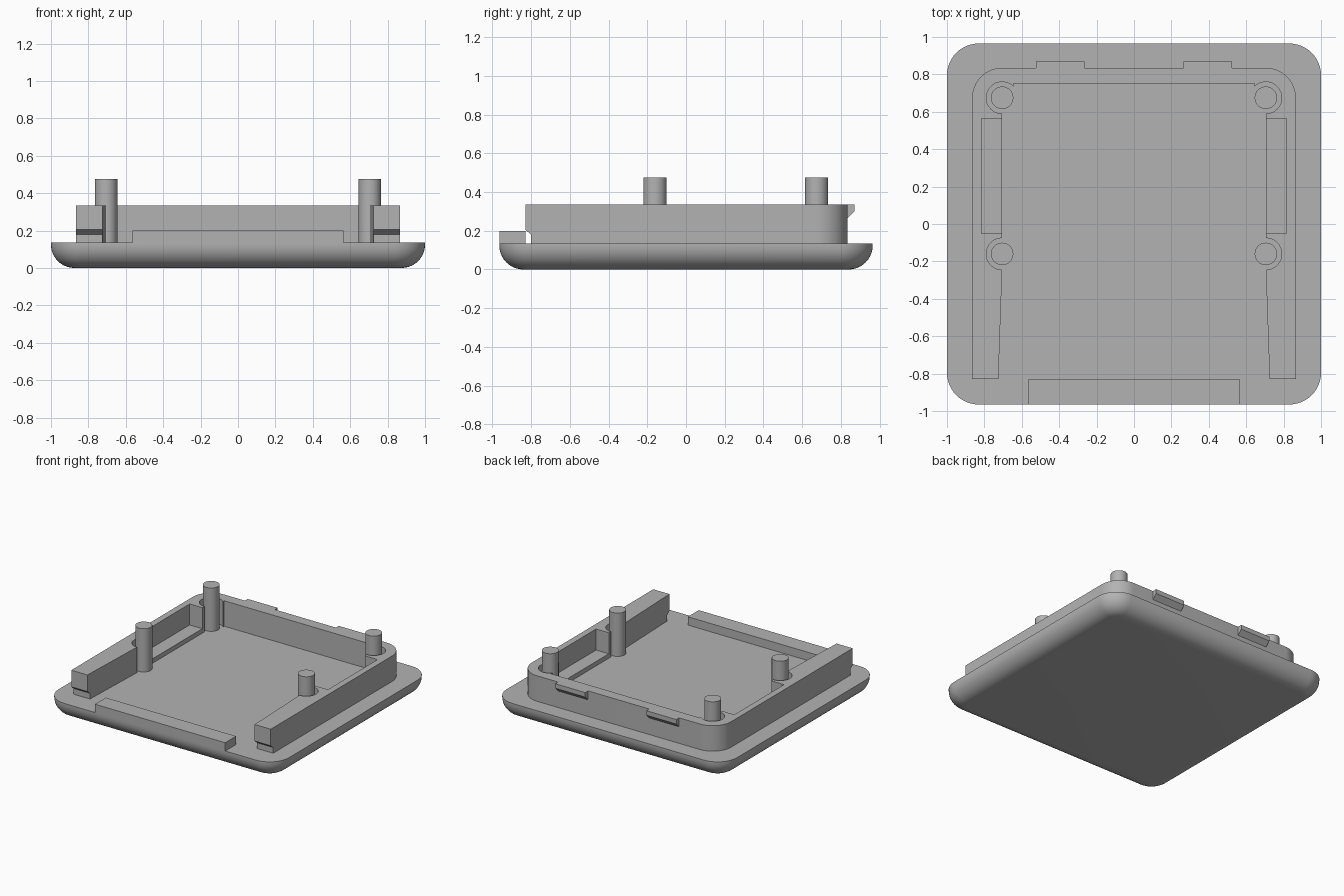
import bpy, bmesh
from math import radians, sin, cos, pi
from mathutils import Vector

cube = bpy.data.objects.get("Cube")
if cube:
    bpy.data.objects.remove(cube, do_unlink=True)

grey = bpy.data.materials.new("matte_grey")
grey.use_nodes = True
COLOUR = (0.45, 0.45, 0.45, 1)
grey.diffuse_color = COLOUR
grey.node_tree.nodes["Principled BSDF"].inputs["Base Color"].default_value = COLOUR

FLOOR, TOP = 0.135, 0.335


def finish(bm, name):
    bmesh.ops.recalc_face_normals(bm, faces=bm.faces)
    mesh = bpy.data.meshes.new(name)
    bm.to_mesh(mesh)
    bm.free()
    obj = bpy.data.objects.new(name, mesh)
    mesh.materials.append(grey)
    bpy.context.collection.objects.link(obj)
    bpy.ops.object.select_all(action="DESELECT")
    obj.select_set(True)
    bpy.context.view_layer.objects.active = obj
    bpy.ops.object.shade_smooth_by_angle(angle=radians(35))
    return obj


def prism(name, points, offset):
    """Extrude a closed 3D outline along an offset."""
    bm = bmesh.new()
    face = bm.faces.new([bm.verts.new(p) for p in points])
    new = bmesh.ops.extrude_face_region(bm, geom=[face], use_keep_orig=True)["geom"]
    verts = [v for v in new if isinstance(v, bmesh.types.BMVert)]
    bmesh.ops.translate(bm, verts=verts, vec=Vector(offset))
    return finish(bm, name)


def box(name, x0, x1, y0, y1, z0, z1):
    outline = [(x0, y0, z0), (x1, y0, z0), (x1, y1, z0), (x0, y1, z0)]
    return prism(name, outline, (0, 0, z1 - z0))


def arc(cx, cy, r, start, end, steps=16):
    angles = [radians(start + (end - start) * i / steps) for i in range(steps + 1)]
    return [(cx + r * cos(a), cy + r * sin(a)) for a in angles]


def rounded_rect(hx, hy, r):
    corners = [(1, 1, 0), (-1, 1, 90), (-1, -1, 180), (1, -1, 270)]
    return [p for sx, sy, a in corners
            for p in arc(sx * (hx - r), sy * (hy - r), r, a, a + 90, 12)]


# Base plate with a rolled lower edge
bm = bmesh.new()
roll, steps = 0.125, 10
levels = [(roll * (1 - sin(t)), roll * (1 - cos(t)))
          for t in (pi / 2 * i / steps for i in range(steps + 1))]
levels.append((0, FLOOR))
levels[:steps + 1] = [(roll * (1 - sin(pi / 2 * i / steps)),
                       roll * (1 - cos(pi / 2 * i / steps))) for i in range(steps + 1)]
rings = [[bm.verts.new((x, y, z)) for x, y in
          rounded_rect(1 - inset, 0.965 - inset, 0.17 - inset)] for inset, z in levels]
for low, high in zip(rings, rings[1:]):
    for i in range(len(low)):
        j = (i + 1) % len(low)
        bm.faces.new((low[i], low[j], high[j], high[i]))
bm.faces.new(rings[0])
bm.faces.new(rings[-1])
finish(bm, "base_plate")

# U-shaped wall with pin sockets and side pockets
PIN_X, PIN_YS = 0.705, (0.675, -0.16)
half = [(0.645, 0.75)]
half += arc(PIN_X, PIN_YS[0], 0.085, 135, -90)
half += [(PIN_X, 0.565), (0.815, 0.565), (0.815, -0.05), (PIN_X, -0.05)]
half += arc(PIN_X, PIN_YS[1], 0.085, 90, -90)
half += [(0.724, -0.80), (0.865, -0.80)]
half += arc(PIN_X, PIN_YS[0], 0.16, 0, 90)
outline = half + [(-x, y) for x, y in reversed(half)]
prism("wall", [(x, y, FLOOR) for x, y in outline], (0, 0, TOP - FLOOR))

# Front closing tab
box("front_tab", -0.565, 0.565, -0.965, -0.83, FLOOR - 0.01, 0.2)

for side, s in (("left", 1), ("right", -1)):
    # Overhanging wall end with a sloped underside
    lip = [(-0.80, 0.18), (-0.83, 0.205), (-0.83, TOP), (-0.80, TOP)]
    prism(side + "_wall_end", [(s * 0.725, y, z) for y, z in lip], (s * 0.14, 0, 0))

    # Low sill of the side pocket
    x0, x1 = sorted((s * PIN_X, s * 0.815))
    box(side + "_pocket_sill", x0, x1, -0.05, 0.565, FLOOR, 0.17)

    # Snap clip on the back of the wall
    clip = [(0.835, 0.265), (0.87, 0.3), (0.87, TOP), (0.835, TOP)]
    prism(side + "_back_clip", [(s * 0.265, y, z) for y, z in clip], (s * 0.26, 0, 0))

    # Round locating pins
    for place, y in zip(("back", "front"), PIN_YS):
        ring = arc(s * PIN_X, y, 0.06, 0, 360, 32)[:-1]
        prism(f"{side}_{place}_pin", [(px, py, FLOOR) for px, py in ring], (0, 0, 0.34))
